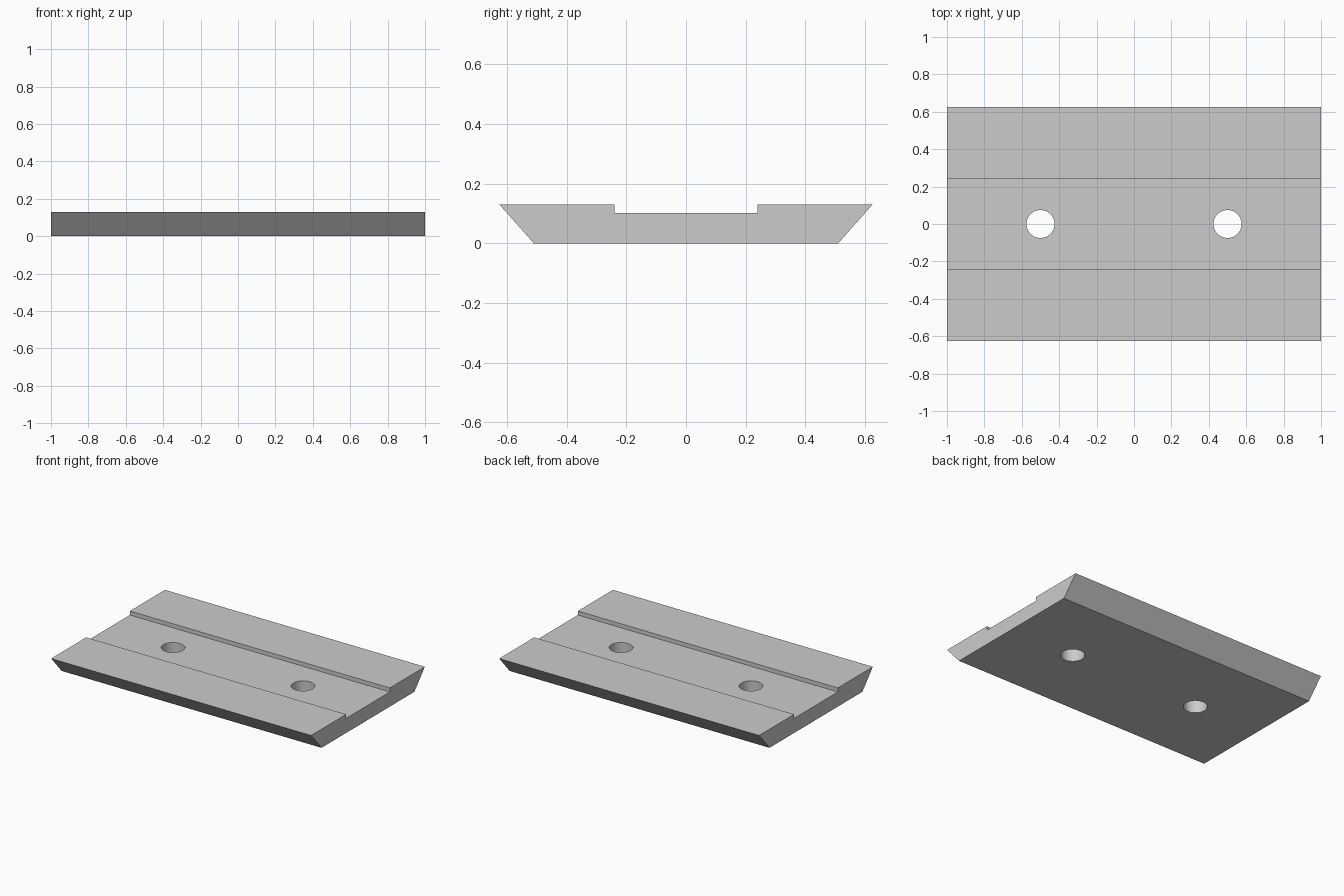
import bpy
import bmesh

if "Cube" in bpy.data.objects:
    bpy.data.objects.remove(bpy.data.objects["Cube"], do_unlink=True)

grey = bpy.data.materials.new("plain grey")
grey.use_nodes = True
colour = (0.6, 0.6, 0.6, 1)
grey.diffuse_color = colour
grey.node_tree.nodes["Principled BSDF"].inputs["Base Color"].default_value = colour

# Plate: a bevel-sided, grooved cross-section extruded along x
half = [(0.51, 0), (0.625, 0.13), (0.24, 0.13), (0.24, 0.102)]
profile = half + [(-y, z) for y, z in reversed(half)]
bm = bmesh.new()
end = bm.faces.new([bm.verts.new((-1, y, z)) for y, z in profile])
side = bmesh.ops.extrude_face_region(bm, geom=[end])
moved = [v for v in side["geom"] if isinstance(v, bmesh.types.BMVert)]
bmesh.ops.translate(bm, verts=moved, vec=(2, 0, 0))
bmesh.ops.recalc_face_normals(bm, faces=bm.faces)
mesh = bpy.data.meshes.new("grooved_plate")
bm.to_mesh(mesh)
bm.free()
plate = bpy.data.objects.new("grooved_plate", mesh)
bpy.context.collection.objects.link(plate)
mesh.materials.append(grey)


# Two round through holes along the groove
def drill(x):
    bpy.ops.mesh.primitive_cylinder_add(vertices=48, radius=0.075, depth=0.5, location=(x, 0, 0.06))
    cutter = bpy.context.object
    cutter.name = "hole_cutter"
    cutter.hide_render = True
    cutter.data.materials.append(grey)
    cut = plate.modifiers.new("hole", "BOOLEAN")
    cut.operation = "DIFFERENCE"
    cut.solver = "EXACT"
    cut.object = cutter
    bpy.ops.object.select_all(action="DESELECT")
    plate.select_set(True)
    bpy.context.view_layer.objects.active = plate
    bpy.ops.object.modifier_apply(modifier=cut.name)
    bpy.data.objects.remove(cutter, do_unlink=True)


for x in (-0.5, 0.5):
    drill(x)

bpy.ops.object.shade_smooth_by_angle(angle=0.5)
